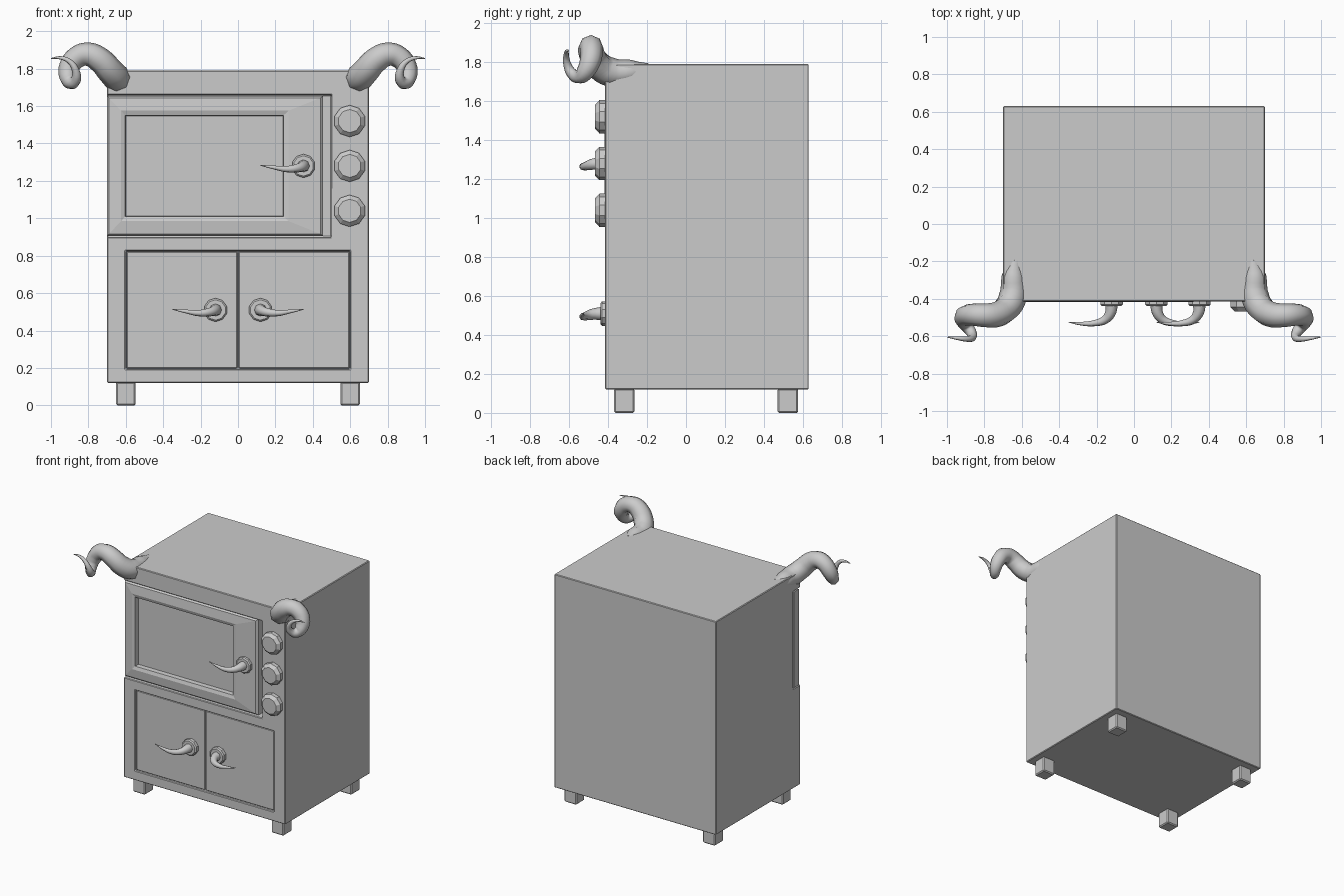
import bpy, bmesh, math

if "Cube" in bpy.data.objects:
    bpy.data.objects.remove(bpy.data.objects["Cube"])

FRONT = -0.415


def link(name, data):
    ob = bpy.data.objects.new(name, data)
    bpy.context.collection.objects.link(ob)
    return ob


def bevel(ob, width, segments=1, angle=50):
    m = ob.modifiers.new("bevel", 'BEVEL')
    m.width, m.segments, m.limit_method = width, segments, 'ANGLE'
    m.angle_limit = math.radians(angle)


def loft(name, rects):
    """Join nested rectangles (x0, x1, z0, z1, y), capping both ends."""
    bm = bmesh.new()
    loops = [[bm.verts.new((x, y, z)) for x, z in ((a, c), (b, c), (b, d), (a, d))]
             for a, b, c, d, y in rects]
    for p, q in zip(loops, loops[1:]):
        for i in range(4):
            j = (i + 1) % 4
            bm.faces.new((p[i], p[j], q[j], q[i]))
    bm.faces.new(loops[0])
    bm.faces.new(loops[-1])
    bmesh.ops.recalc_face_normals(bm, faces=bm.faces)
    me = bpy.data.meshes.new(name)
    bm.to_mesh(me)
    bm.free()
    return link(name, me)


def box(name, x0, x1, y0, y1, z0, z1):
    return loft(name, [(x0, x1, z0, z1, y1), (x0, x1, z0, z1, y0)])


def disc(name, x, z, radius, depth, rim):
    bpy.ops.mesh.primitive_cylinder_add(vertices=10, radius=radius, depth=depth + 0.03,
                                        location=(x, FRONT - depth / 2 + 0.015, z),
                                        rotation=(math.pi / 2, 0, 0))
    ob = bpy.context.object
    ob.name = name
    bevel(ob, rim)


def horn(name, pts, origin=(0, 0, 0), side=1, sides_res=2):
    """Tapered tube through (x, y, z, radius) points."""
    cu = bpy.data.curves.new(name, 'CURVE')
    cu.dimensions = '3D'
    cu.bevel_depth, cu.bevel_resolution = 1.0, sides_res
    cu.resolution_u = 4
    cu.use_fill_caps = True
    sp = cu.splines.new('BEZIER')
    sp.bezier_points.add(len(pts) - 1)
    for bp, (x, y, z, r) in zip(sp.bezier_points, pts):
        bp.co = (origin[0] + side * x, origin[1] + y, origin[2] + z)
        bp.radius = r
        bp.handle_left_type = bp.handle_right_type = 'AUTO'
    ob = link(name, cu)
    bpy.ops.object.select_all(action='DESELECT')
    ob.select_set(True)
    bpy.context.view_layer.objects.active = ob
    bpy.ops.object.convert(target='MESH')
    bpy.ops.object.shade_smooth_by_angle(angle=math.radians(60))


# Cabinet body with an oven recess open to the left side and a cupboard recess
body = box("body", -0.7, 0.7, FRONT, 0.63, 0.12, 1.79)
cutters = [box("oven_cutter", -0.8, 0.5, -0.5, -0.33, 0.9, 1.66),
           box("cupboard_cutter", -0.6, 0.6, -0.5, -0.37, 0.195, 0.825)]
for c in cutters:
    c.hide_render = True
    c.hide_set(True)
    m = body.modifiers.new("recess", 'BOOLEAN')
    m.operation, m.object, m.solver = 'DIFFERENCE', c, 'EXACT'
bevel(body, 0.005)

# Oven door: sloped frame around a sunken pane
loft("oven_door", [(-0.7, 0.455, 0.905, 1.655, -0.335),
                   (-0.7, 0.455, 0.905, 1.655, -0.395),
                   (-0.69, 0.44, 0.917, 1.643, -0.41),
                   (-0.625, 0.27, 0.985, 1.575, -0.418),
                   (-0.603, 0.243, 1.01, 1.55, -0.41),
                   (-0.6, 0.24, 1.013, 1.547, -0.375)])

# Cupboard doors, set slightly back
for s, label in ((-1, "left"), (1, "right")):
    a, b = sorted((s * 0.003, s * 0.597))
    bevel(box("cupboard_door_" + label, a, b, -0.405, -0.365, 0.198, 0.822), 0.005)

# Feet
for x in (-0.6, 0.6):
    for y in (-0.317, 0.523):
        bevel(box("foot", x - 0.053, x + 0.053, y - 0.053, y + 0.053, 0, 0.125), 0.008)

# Control knobs
for z in (1.04, 1.28, 1.52):
    disc("control_knob", 0.597, z, 0.085, 0.052, 0.022)

# Horn handles on round plates
HANDLE = [(0, 0, 0, 0.034), (0.006, -0.045, -0.003, 0.029), (0.035, -0.082, -0.012, 0.023),
          (0.09, -0.1, -0.017, 0.017), (0.16, -0.103, -0.008, 0.01), (0.23, -0.095, 0.003, 0.002)]
for x, z, s in ((0.35, 1.28, -1), (-0.12, 0.51, -1), (0.12, 0.51, 1)):
    disc("handle_plate", x, z, 0.063, 0.023, 0.008)
    horn("horn_handle", HANDLE, (x, FRONT - 0.015, z), s)

# Curled ram horns on the top front corners
RAM = [(0.635, -0.19, 1.765, 0.03), (0.645, -0.28, 1.75, 0.063), (0.648, -0.39, 1.75, 0.075),
       (0.685, -0.455, 1.79, 0.072), (0.74, -0.485, 1.848, 0.068), (0.80, -0.488, 1.877, 0.063),
       (0.86, -0.485, 1.862, 0.059), (0.902, -0.49, 1.81, 0.055), (0.91, -0.515, 1.755, 0.047),
       (0.89, -0.55, 1.725, 0.036), (0.867, -0.585, 1.742, 0.028), (0.868, -0.61, 1.79, 0.02),
       (0.9, -0.615, 1.838, 0.014), (0.95, -0.61, 1.858, 0.009), (1.0, -0.605, 1.855, 0.002)]
for s, label in ((-1, "left"), (1, "right")):
    horn("ram_horn_" + label, RAM, side=s)
